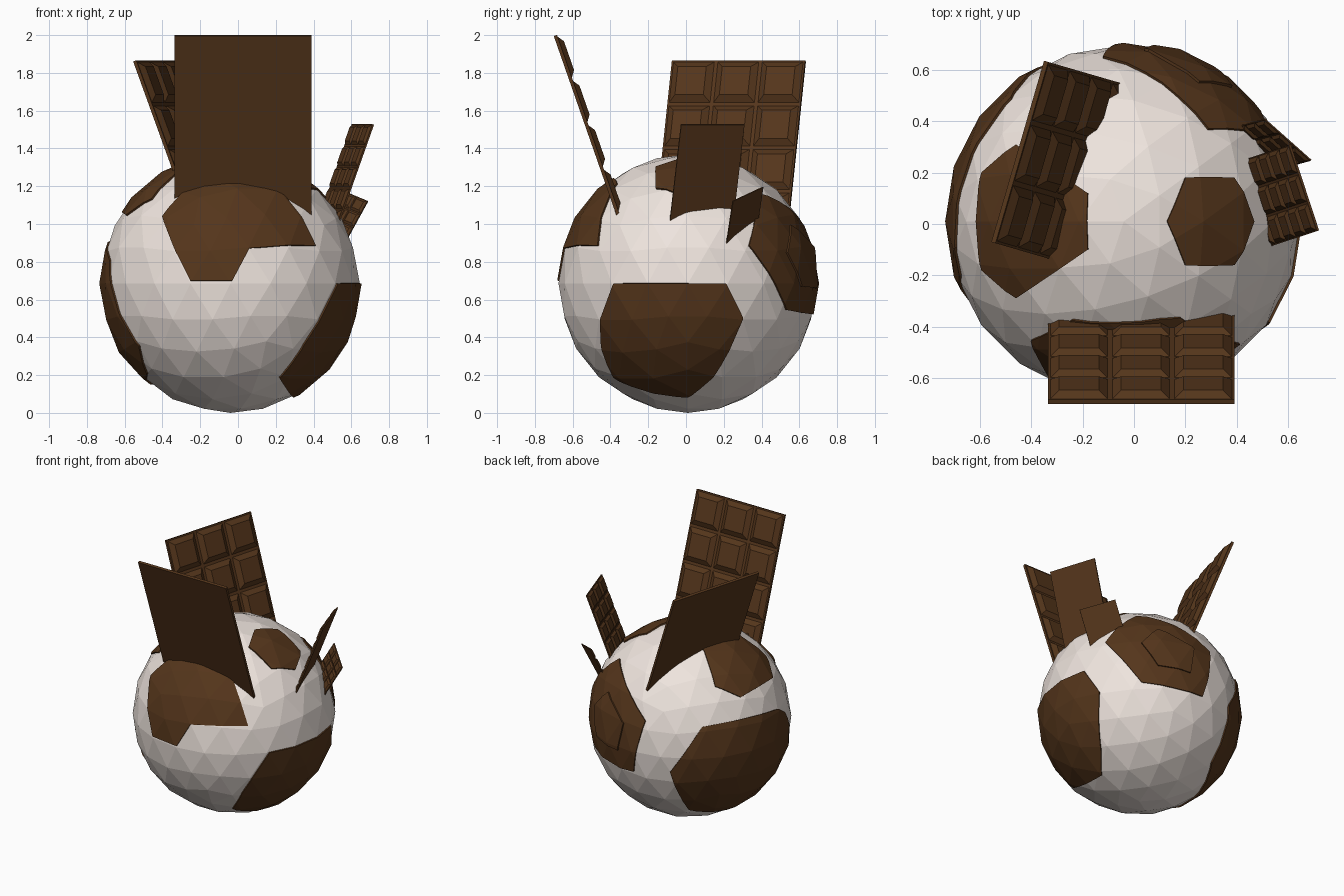
import bpy, bmesh, math
from mathutils import Vector, Matrix

if "Cube" in bpy.data.objects:
    bpy.data.objects.remove(bpy.data.objects["Cube"])

CENTRE = Vector((-0.04, 0.01, 0.685))
R = 0.685


def material(name, rgb):
    m = bpy.data.materials.new(name)
    m.diffuse_color = (*rgb, 1)
    m.use_nodes = True
    m.node_tree.nodes["Principled BSDF"].inputs["Base Color"].default_value = m.diffuse_color
    return m


CREAM = material("cream", (0.86, 0.78, 0.73))
CHOC = material("chocolate", (0.09, 0.036, 0.011))


def finish(bm, name, mat):
    me = bpy.data.meshes.new(name)
    bm.to_mesh(me)
    bm.free()
    me.materials.append(mat)
    ob = bpy.data.objects.new(name, me)
    bpy.context.collection.objects.link(ob)
    return ob


def ball_mesh(radius):
    bm = bmesh.new()
    bmesh.ops.create_icosphere(bm, subdivisions=3, radius=radius,
                               matrix=Matrix.Rotation(math.pi, 4, 'Z'))
    return bm


def patch(name, axis, sign, pts, lift=1.014):
    """Raised piece of the ball's skin, outlined by points seen along an axis."""
    dirs = []
    for a, b in pts:
        v = [a, b]
        v.insert(axis, sign * math.sqrt(max(R * R - a * a - b * b, 0.001)))
        dirs.append(Vector(v))
    mid = sum(dirs, Vector())
    bm = ball_mesh(R * lift)
    for p, q in zip(dirs, dirs[1:] + dirs[:1]):
        n = p.cross(q).normalized()
        if n.dot(mid) > 0:
            n = -n
        bmesh.ops.bisect_plane(bm, geom=bm.verts[:] + bm.edges[:] + bm.faces[:],
                               plane_co=(0, 0, 0), plane_no=n, clear_outer=True)
    ob = finish(bm, name, CHOC)
    ob.location = CENTRE
    mod = ob.modifiers.new("thickness", 'SOLIDIFY')
    mod.thickness = 0.03
    mod.offset = -1


def bar(name, c1, c2, up, cols, rows, row_h, base=0.018, bump=0.024):
    """Chocolate bar hanging down from its top edge c1-c2, segments facing inward."""
    c1, c2 = Vector(c1), Vector(c2)
    w = c2 - c1
    width = w.length
    w.normalize()
    u = Vector(up)
    u = (u - w * u.dot(w)).normalized()
    n = w.cross(u)
    inward = CENTRE - (c1 + c2) / 2
    inward.z = 0
    if n.dot(inward) < 0:
        n = -n
    bm = bmesh.new()

    def block(x0, x1, y0, y1, h0, h1, inset):
        rings = []
        for h, i in ((h0, 0), (h1, inset)):
            rings.append([bm.verts.new(c1 + w * x - u * y + n * h) for x, y in
                          ((x0 + i, y0 + i), (x1 - i, y0 + i),
                           (x1 - i, y1 - i), (x0 + i, y1 - i))])
        lo, hi = rings
        bm.faces.new(lo)
        bm.faces.new(hi)
        for k in range(4):
            j = (k + 1) % 4
            bm.faces.new((lo[k], lo[j], hi[j], hi[k]))

    block(0, width, 0, rows * row_h, 0, base, 0)
    cw = width / cols
    g = cw * 0.03
    for i in range(cols):
        for k in range(rows):
            block(i * cw + g, (i + 1) * cw - g, k * row_h + g, (k + 1) * row_h - g,
                  base * 0.9, base + bump, cw * 0.15)
    bmesh.ops.recalc_face_normals(bm, faces=bm.faces[:])
    finish(bm, name, CHOC)


# Ball
ball = finish(ball_mesh(R), "ball", CREAM)
ball.location = CENTRE

# Patches on the top (x, y)
patch("top_patch", 2, 1, [(.24, .17), (.43, .17), (.51, 0), (.43, -.17), (.24, -.17), (.17, 0)])
patch("upper_left_patch", 2, 1,
      [(-.14, .11), (-.14, -.11), (-.42, -.30), (-.55, -.19), (-.55, .19), (-.42, .30)])

# Lower side patches (y, z)
patch("left_patch", 0, -1, [(.62, -.11), (.48, .22), (-.10, .19), (-.21, .12),
                            (-.36, -.33), (-.21, -.48), (.42, -.46)])
patch("right_patch", 0, 1, [(-.39, 0), (.20, 0), (.29, -.18), (.13, -.5), (0, -.6),
                            (-.39, -.5), (-.46, -.33), (-.46, -.185)])

# Front patch in two convex halves (x, z)
patch("front_patch_left", 1, -1, [(-.36, .355), (-.21, .015), (.01, .015),
                                  (.10, .185), (.14, .55), (-.20, .53)])
patch("front_patch_right", 1, -1, [(.10, .185), (.45, .20), (.22, .53), (.14, .55)])

# Back patch with a smaller raised one on it (x, z)
back = [(.57, .20), (.33, .48), (-.08, .23), (0, -.16), (.42, -.14)]
patch("back_patch", 1, 1, back)
mx, mz = .25, .12
patch("back_patch_raised", 1, 1,
      [(mx + (x - mx) * .52, mz + (z - mz) * .52) for x, z in back], 1.03)

# Chocolate bars
bar("front_bar", (-.335, -.70, 1.995), (.39, -.70, 1.995), (0, -.33, .945), 3, 5, .249)
bar("left_bar", (-.555, -.07, 1.86), (-.35, .635, 1.86), (-.336, .10, .93), 3, 4, .247)
bar("right_bar", (.72, -.025, 1.525), (.61, .31, 1.525), (.33, .11, .935), 3, 5, .12,
    .009, .012)
bar("small_bar", (.69, .25, 1.12), (.51, .41, 1.195), (.40, .20, .90), 3, 4, .08,
    .006, .009)
